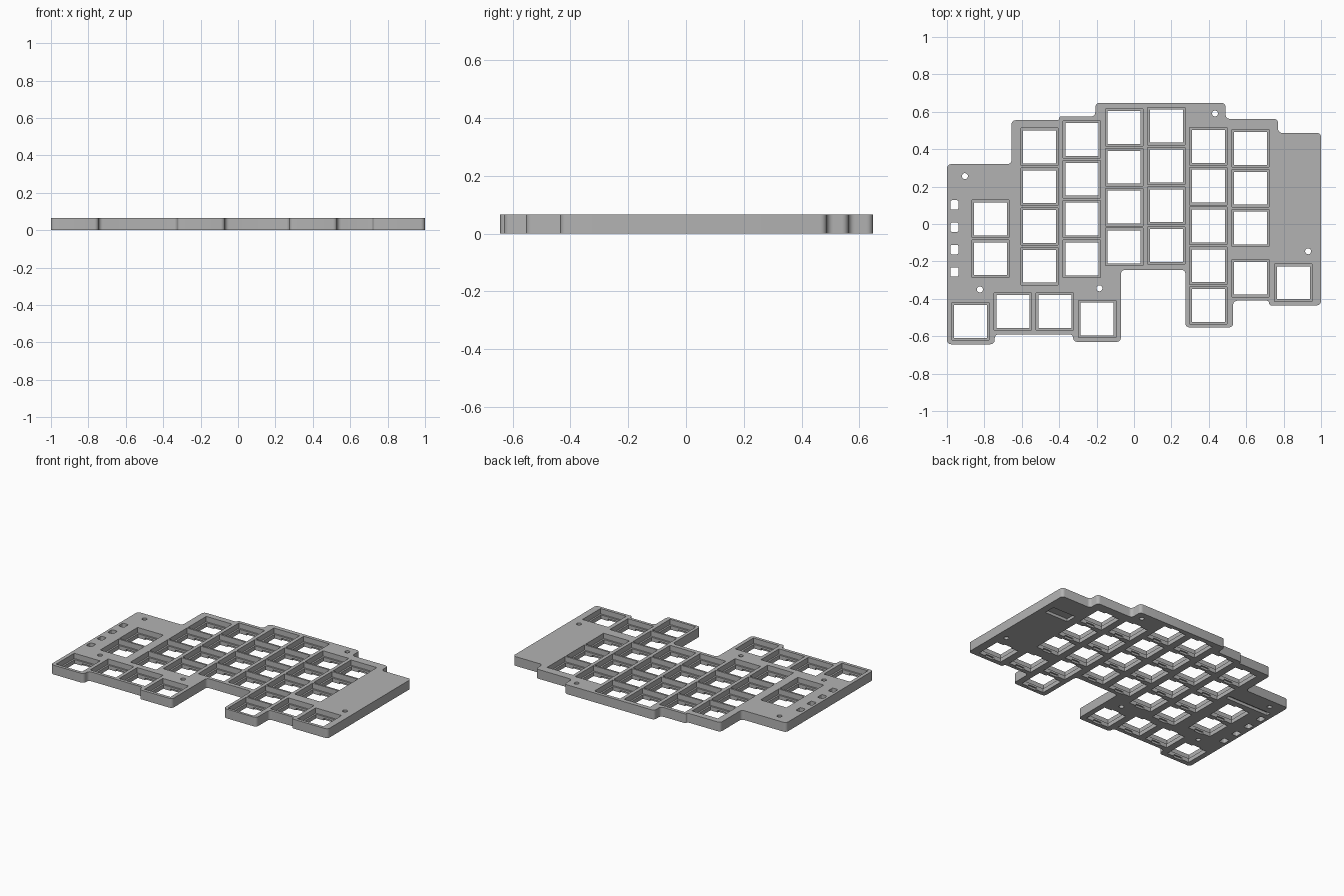
import bpy, bmesh, math
from mathutils import Vector

if "Cube" in bpy.data.objects:
    bpy.data.objects.remove(bpy.data.objects["Cube"])

HEIGHT = 0.065      # full plate thickness
LEDGE = 0.028       # height of the ledge inside each key pocket
POCKET = 0.2        # key pocket width
OPENING = 0.176     # through opening width

grey = bpy.data.materials.new("plain grey")
grey.use_nodes = True
colour = (0.45, 0.45, 0.45, 1)
grey.diffuse_color = colour
grey.node_tree.nodes["Principled BSDF"].inputs["Base Color"].default_value = colour


def rounded(points, radius, steps=5):
    """Replace each corner of a closed outline by a small curve."""
    result = []
    for i, p in enumerate(points):
        p = Vector(p)
        a, b = Vector(points[i - 1]) - p, Vector(points[(i + 1) % len(points)]) - p
        r = min(radius, a.length * 0.48, b.length * 0.48)
        a, b = a.normalized() * r, b.normalized() * r
        centre = p + a + b
        for k in range(steps + 1):
            t = k / steps * math.pi / 2
            result.append(centre - b * math.cos(t) - a * math.sin(t))
    return result


def rectangle(x, y, w, d):
    return [(x - w / 2, y - d / 2), (x + w / 2, y - d / 2),
            (x + w / 2, y + d / 2), (x - w / 2, y + d / 2)]


def circle(x, y, r, sides=24):
    return [(x + r * math.cos(2 * math.pi * k / sides),
             y + r * math.sin(2 * math.pi * k / sides)) for k in range(sides)]


def prisms(name, outlines, low, high):
    """One object made of upright prisms, one per outline."""
    bm = bmesh.new()
    for outline in outlines:
        face = bm.faces.new([bm.verts.new((p[0], p[1], low)) for p in outline])
        top = bmesh.ops.extrude_face_region(bm, geom=[face])["geom"]
        verts = [v for v in top if isinstance(v, bmesh.types.BMVert)]
        bmesh.ops.translate(bm, verts=verts, vec=(0, 0, high - low))
    bmesh.ops.recalc_face_normals(bm, faces=bm.faces)
    mesh = bpy.data.meshes.new(name)
    bm.to_mesh(mesh)
    bm.free()
    mesh.materials.append(grey)
    obj = bpy.data.objects.new(name, mesh)
    bpy.context.collection.objects.link(obj)
    return obj


def cut(target, name, outlines, low, high):
    """Subtract prisms from the target, then discard the cutter."""
    cutter = prisms(name, outlines, low, high)
    cutter.hide_render = True
    mod = target.modifiers.new(name, 'BOOLEAN')
    mod.operation, mod.solver, mod.object = 'DIFFERENCE', 'EXACT', cutter
    bpy.context.view_layer.objects.active = target
    bpy.ops.object.modifier_apply(modifier=name)
    bpy.data.objects.remove(cutter)


# Stepped plate outline, clockwise from the back left corner
outline = [(-1, .32), (-.655, .32), (-.655, .555), (-.4, .555), (-.4, .575),
           (-.207, .575), (-.207, .647), (.49, .647), (.49, .562), (.77, .562),
           (.77, .487), (1, .487), (1, -.435), (.722, -.435), (.722, -.41),
           (.53, -.41), (.53, -.553), (.275, -.553), (.275, -.245), (-.07, -.245),
           (-.07, -.63), (-.325, -.63), (-.325, -.59), (-.745, -.59),
           (-.745, -.643), (-1, -.643)]
plate = prisms("key_plate", [rounded(outline, 0.022)], 0, HEIGHT)

# Key positions: column x, top key y, number of keys
PITCH = 0.2127
columns = [(-.767, .027, 2), (-.505, .412, 4), (-.279, .452, 4), (-.053, .516, 4),
           (.173, .523, 4), (.398, .415, 5), (.623, .404, 3), (.623, -.29, 1),
           (.852, -.314, 1), (-.874, -.521, 1), (-.648, -.468, 1),
           (-.423, -.468, 1), (-.197, -.508, 1)]
keys = [(x, y - i * PITCH) for x, y, n in columns for i in range(n)]

cut(plate, "key_pockets", [rectangle(x, y, POCKET, POCKET) for x, y in keys], LEDGE, 1)
cut(plate, "key_openings", [rectangle(x, y, OPENING, OPENING) for x, y in keys], -1, 1)

# Clip notches under the front and back edges of each opening
cut(plate, "clip_notches", [rectangle(x, y, 0.065, OPENING + 0.02) for x, y in keys],
    -1, LEDGE * 0.5)

# Screw holes and the row of small light windows
screws = [(-.904, .256), (-.824, -.35), (-.185, -.344), (.433, .591), (.931, -.146)]
cut(plate, "screw_holes", [circle(x, y, 0.016) for x, y in screws], -1, 1)
windows = [rounded(rectangle(-.96, .102 - i * 0.1195, .042, .05), 0.008) for i in range(4)]
cut(plate, "light_windows", windows, -1, 1)

# Shallow recesses on the underside
cut(plate, "underside_recesses",
    [rectangle(.86, .3, .18, .08), rectangle(-.79, .18, .34, .03)], -1, 0.02)

bpy.ops.object.select_all(action='DESELECT')
plate.select_set(True)
bpy.context.view_layer.objects.active = plate
bpy.ops.object.shade_smooth_by_angle(angle=math.radians(30))
